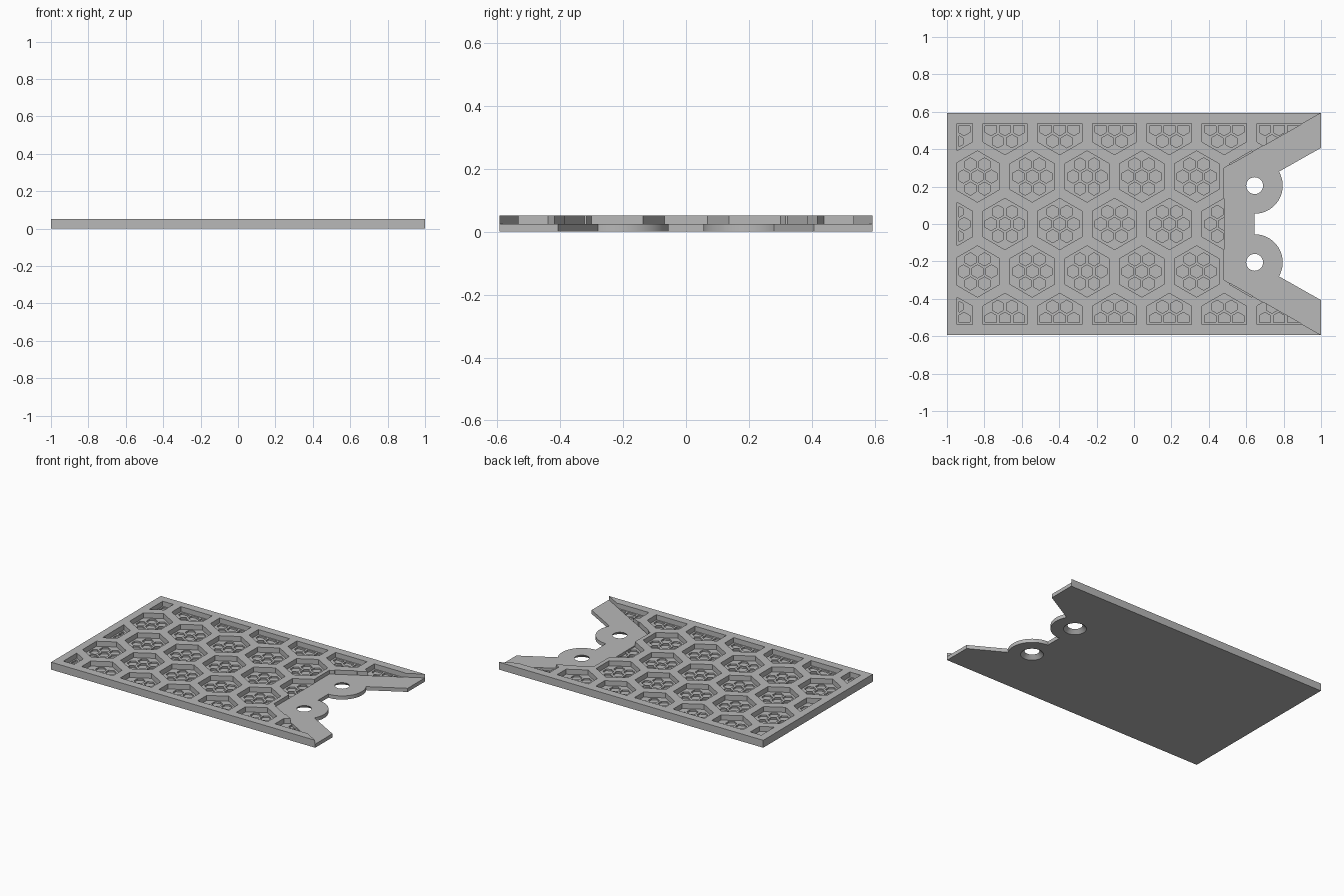
import bpy, bmesh
from math import sin, cos, radians, sqrt, atan2, tau

cube = bpy.data.objects.get("Cube")
if cube:
    bpy.data.objects.remove(cube, do_unlink=True)

# Main sizes
HALF_Y, HEIGHT, PLATE_Z = 0.593, 0.051, 0.025
PITCH, HEX_R = 0.293, 0.137
FLOOR_Z, DIMPLE_Z = 0.0165, 0.006
THROAT_X, THROAT_Y = 0.482, 0.3
EAR_X, EAR_Y, EAR_R = 0.645, 0.205, 0.15

grey = bpy.data.materials.new("light_grey")
grey.use_nodes = True
colour = (0.48, 0.48, 0.48, 1)
grey.diffuse_color = colour
grey.node_tree.nodes["Principled BSDF"].inputs["Base Color"].default_value = colour


def make_object(name, bm):
    bmesh.ops.recalc_face_normals(bm, faces=bm.faces[:])
    mesh = bpy.data.meshes.new(name)
    bm.to_mesh(mesh)
    bm.free()
    mesh.materials.append(grey)
    obj = bpy.data.objects.new(name, mesh)
    bpy.context.collection.objects.link(obj)
    return obj


def prisms(name, outlines, z0, z1, limits=None):
    """Extrude flat outlines, optionally trimmed to a rectangle first."""
    bm = bmesh.new()
    for outline in outlines:
        bm.faces.new([bm.verts.new((x, y, z0)) for x, y in outline])
    if limits:
        left, side = limits
        for point, normal in (((left, 0, 0), (-1, 0, 0)),
                              ((0, side, 0), (0, 1, 0)),
                              ((0, -side, 0), (0, -1, 0))):
            bmesh.ops.bisect_plane(bm, geom=bm.verts[:] + bm.edges[:] + bm.faces[:],
                                   plane_co=point, plane_no=normal, clear_outer=True)
    result = bmesh.ops.extrude_face_region(bm, geom=bm.faces[:])
    top = [v for v in result["geom"] if isinstance(v, bmesh.types.BMVert)]
    bmesh.ops.translate(bm, verts=top, vec=(0, 0, z1 - z0))
    return make_object(name, bm)


def cut(target, cutter):
    """Subtract the cutter from the target and discard the cutter."""
    cutter.hide_render = True
    mod = target.modifiers.new("cut", 'BOOLEAN')
    mod.operation, mod.solver, mod.object = 'DIFFERENCE', 'EXACT', cutter
    graph = bpy.context.evaluated_depsgraph_get()
    mesh = bpy.data.meshes.new_from_object(target.evaluated_get(graph))
    target.modifiers.clear()
    target.data = mesh
    bpy.data.objects.remove(cutter, do_unlink=True)


def hexagon(x, y, r):
    return [(x + r * cos(radians(30 + 60 * k)), y + r * sin(radians(30 + 60 * k)))
            for k in range(6)]


# Honeycomb centres, with alternate rows shifted by half a pitch
centres = []
for row in range(-2, 3):
    start = -0.983 if row % 2 == 0 else -0.837
    centres += [(start + PITCH * i, row * PITCH * sqrt(3) / 2) for i in range(7)]

# Tray with a V-shaped throat at its right end
tray = prisms("honeycomb_tray", [[(-1, -HALF_Y), (1, -HALF_Y), (THROAT_X, -THROAT_Y),
                                  (THROAT_X, THROAT_Y), (1, HALF_Y), (-1, HALF_Y)]], 0, HEIGHT)
cut(tray, prisms("pocket_cutter", [hexagon(x, y, HEX_R) for x, y in centres],
                 FLOOR_Z, HEIGHT + 0.05, (-0.946, 0.537)))

# Cluster of small shallow dimples in each pocket floor
dimples = []
for x, y in centres:
    dimples.append(hexagon(x, y, 0.035))
    dimples += [hexagon(x + 0.075 * cos(k * tau / 6), y + 0.075 * sin(k * tau / 6), 0.035)
                for k in range(6)]
cut(tray, prisms("dimple_cutter", dimples, DIMPLE_Z, HEIGHT + 0.05, (-0.936, 0.527)))

# Thin end plate with two rounded ears, drawn as one half and mirrored
start = atan2(0.28 - EAR_Y, 0.775 - EAR_X)
half = [(THROAT_X, THROAT_Y), (1, HALF_Y), (1, 0.407)]
for i in range(25):
    a = start + (-tau / 4 - start) * i / 24
    half.append((EAR_X + EAR_R * cos(a), EAR_Y + EAR_R * sin(a)))
plate = prisms("end_plate", [half + [(x, -y) for x, y in reversed(half)]], 0, PLATE_Z)

# Countersunk screw holes, wider underneath
bm = bmesh.new()
for side in (-1, 1):
    made = bmesh.ops.create_cone(bm, cap_ends=True, segments=40, radius1=0.073,
                                 radius2=0.043, depth=PLATE_Z + 0.004)
    bmesh.ops.translate(bm, verts=made["verts"], vec=(EAR_X, side * EAR_Y, PLATE_Z / 2))
cut(plate, make_object("hole_cutter", bm))

# Smooth the ears and holes, keep hard edges
bpy.ops.object.select_all(action='DESELECT')
plate.select_set(True)
bpy.context.view_layer.objects.active = plate
bpy.ops.object.shade_smooth_by_angle(angle=radians(25))
